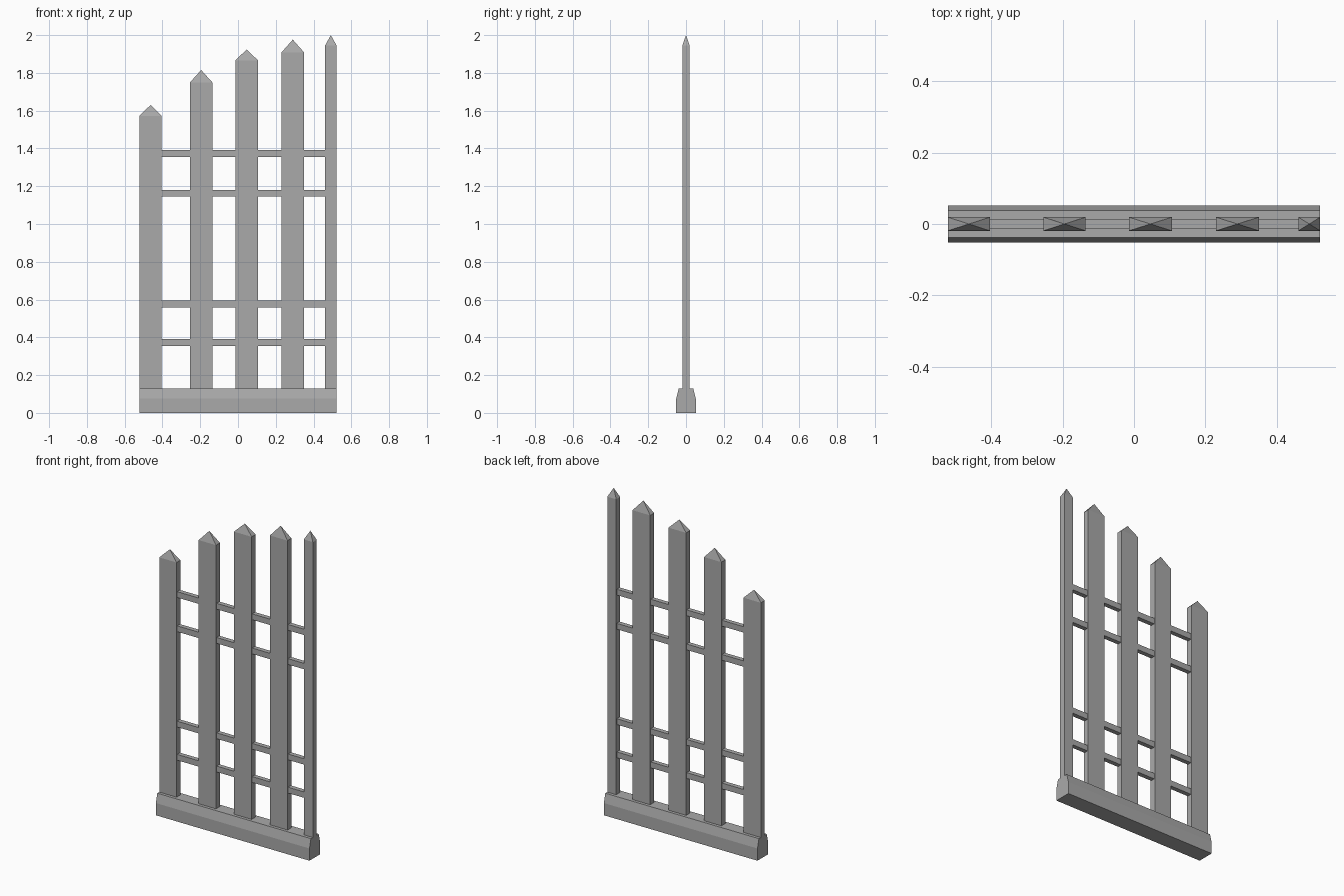
import bpy, bmesh

if "Cube" in bpy.data.objects:
    bpy.data.objects.remove(bpy.data.objects["Cube"], do_unlink=True)

GREY = (0.40, 0.40, 0.40, 1.0)
stone = bpy.data.materials.new("plain grey")
stone.use_nodes = True
stone.diffuse_color = GREY
stone.node_tree.nodes["Principled BSDF"].inputs["Base Color"].default_value = GREY

HALF_LENGTH = 0.522
PICKET_HALF_DEPTH = 0.019
RAIL_HALF_DEPTH = 0.014
BASE_TOP = 0.13


def finish(name, bm):
    bmesh.ops.recalc_face_normals(bm, faces=bm.faces)
    mesh = bpy.data.meshes.new(name)
    bm.to_mesh(mesh)
    bm.free()
    mesh.materials.append(stone)
    obj = bpy.data.objects.new(name, mesh)
    bpy.context.collection.objects.link(obj)
    return obj


def box(bm, x0, x1, half_depth, z0, z1):
    verts = bmesh.ops.create_cube(bm, size=1)["verts"]
    for v in verts:
        v.co.x = x1 if v.co.x > 0 else x0
        v.co.y *= 2 * half_depth
        v.co.z = z1 if v.co.z > 0 else z0
    return verts


# Base sill: chamfered profile swept along x
bm = bmesh.new()
side = [(0.052, 0), (0.052, 0.075), (0.038, BASE_TOP)]
profile = side + [(-y, z) for y, z in reversed(side)]
face = bm.faces.new([bm.verts.new((-HALF_LENGTH, y, z)) for y, z in profile])
swept = bmesh.ops.extrude_face_region(bm, geom=[face])["geom"]
for v in swept:
    if isinstance(v, bmesh.types.BMVert):
        v.co.x = HALF_LENGTH
finish("base_sill", bm)

# Pickets: left edge, right edge, shoulder height, tip height
pickets = [
    (-HALF_LENGTH, -0.404, 1.572, 1.630),
    (-0.254, -0.136, 1.750, 1.815),
    (-0.014, 0.106, 1.866, 1.924),
    (0.230, 0.350, 1.908, 1.976),
    (0.461, HALF_LENGTH, 1.945, 2.0),
]
for i, (x0, x1, shoulder, tip) in enumerate(pickets, 1):
    bm = bmesh.new()
    box(bm, x0, x1, PICKET_HALF_DEPTH, BASE_TOP, shoulder)
    # Pointed cap
    top = max(bm.faces, key=lambda f: f.calc_center_median().z)
    apex = bmesh.ops.poke(bm, faces=[top])["verts"][0]
    apex.co.z = tip
    finish(f"picket_{i}", bm)

# Cross rails: short bars spanning the gaps between neighbouring pickets
for i, z in enumerate((0.373, 0.577, 1.163, 1.373), 1):
    bm = bmesh.new()
    for left, right in zip(pickets, pickets[1:]):
        box(bm, left[1], right[0], RAIL_HALF_DEPTH, z - 0.018, z + 0.018)
    finish(f"cross_rail_{i}", bm)
